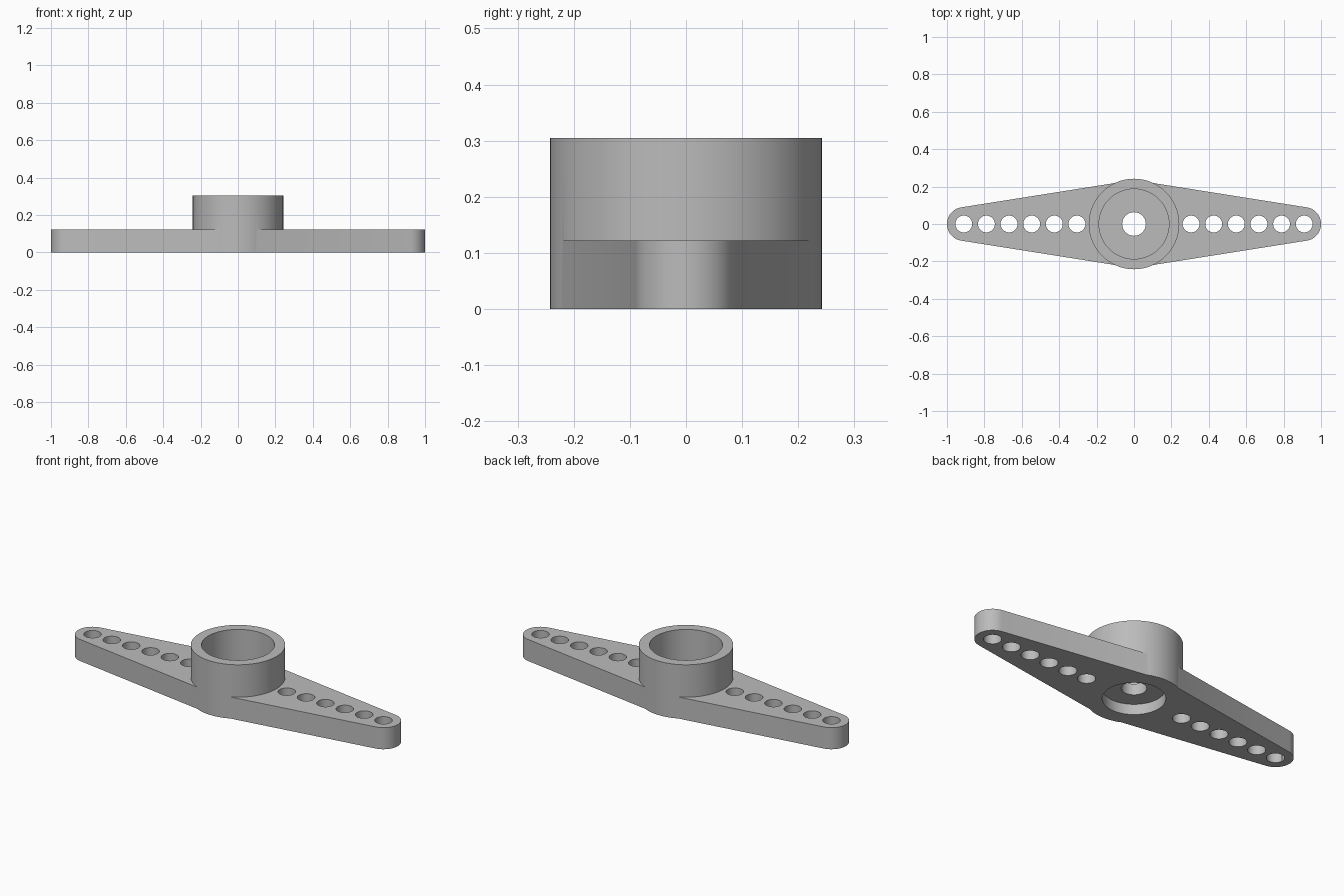
import bpy, bmesh, math

if "Cube" in bpy.data.objects:
    bpy.data.objects.remove(bpy.data.objects["Cube"], do_unlink=True)

PLATE_H, HUB_H = 0.122, 0.305
HUB_R, TIP_R = 0.242, 0.09
TIP_X = 1 - TIP_R
SLOPE = math.radians(9)

grey = bpy.data.materials.new("grey plastic")
grey.use_nodes = True
grey.diffuse_color = (0.5, 0.5, 0.5, 1)
grey.node_tree.nodes["Principled BSDF"].inputs["Base Color"].default_value = (0.5, 0.5, 0.5, 1)


def prism(name, outline, z0, z1):
    """Extrude a closed outline between two heights."""
    bm = bmesh.new()
    base = bm.faces.new([bm.verts.new((x, y, z0)) for x, y in outline])
    top = bmesh.ops.extrude_face_region(bm, geom=[base])["geom"]
    verts = [v for v in top if isinstance(v, bmesh.types.BMVert)]
    bmesh.ops.translate(bm, verts=verts, vec=(0, 0, z1 - z0))
    bmesh.ops.recalc_face_normals(bm, faces=bm.faces)
    mesh = bpy.data.meshes.new(name)
    bm.to_mesh(mesh)
    bm.free()
    mesh.materials.append(grey)
    obj = bpy.data.objects.new(name, mesh)
    bpy.context.collection.objects.link(obj)
    return obj


def arc(cx, r, start, end, n):
    angles = [start + (end - start) * i / n for i in range(n + 1)]
    return [(cx + r * math.cos(a), r * math.sin(a)) for a in angles]


def cylinder(name, x, r, z0, z1, n=64):
    return prism(name, arc(x, r, 0, math.tau, n)[:-1], z0, z1)


def combine(target, other, operation):
    """Apply a boolean and discard the helper."""
    other.hide_render = True
    mod = target.modifiers.new("boolean", "BOOLEAN")
    mod.operation, mod.solver, mod.object = operation, "EXACT", other
    bpy.context.view_layer.objects.active = target
    bpy.ops.object.modifier_apply(modifier=mod.name)
    bpy.data.objects.remove(other, do_unlink=True)


# Tapered double arm with rounded tips
half = math.pi / 2 - SLOPE
right_tip = arc(TIP_X, TIP_R, -half, half, 24)
left_tip = [(-x, -y) for x, y in right_tip]
peak = TIP_R / math.cos(SLOPE) + TIP_X * math.tan(SLOPE)
horn = prism("horn_arm", right_tip + [(0, peak)] + left_tip + [(0, -peak)], 0, PLATE_H)

# Raised central hub
combine(horn, cylinder("hub", 0, HUB_R, 0, HUB_H, 96), "UNION")

# Hub socket, underside recess and centre bore
combine(horn, cylinder("socket_cutter", 0, 0.187, 0.12, 0.4, 96), "DIFFERENCE")
combine(horn, cylinder("recess_cutter", 0, 0.157, -0.1, 0.058, 96), "DIFFERENCE")
combine(horn, cylinder("bore_cutter", 0, 0.063, -0.1, 0.4), "DIFFERENCE")

# Row of linkage holes along each arm
for side in (-1, 1):
    for i in range(6):
        x = side * (0.305 + i * 0.121)
        combine(horn, cylinder("hole_cutter", x, 0.045, -0.1, 0.2, 40), "DIFFERENCE")

# Smooth round walls, keep the rims crisp
bpy.ops.object.select_all(action="DESELECT")
horn.select_set(True)
bpy.context.view_layer.objects.active = horn
bpy.ops.object.shade_smooth_by_angle(angle=math.radians(30))
